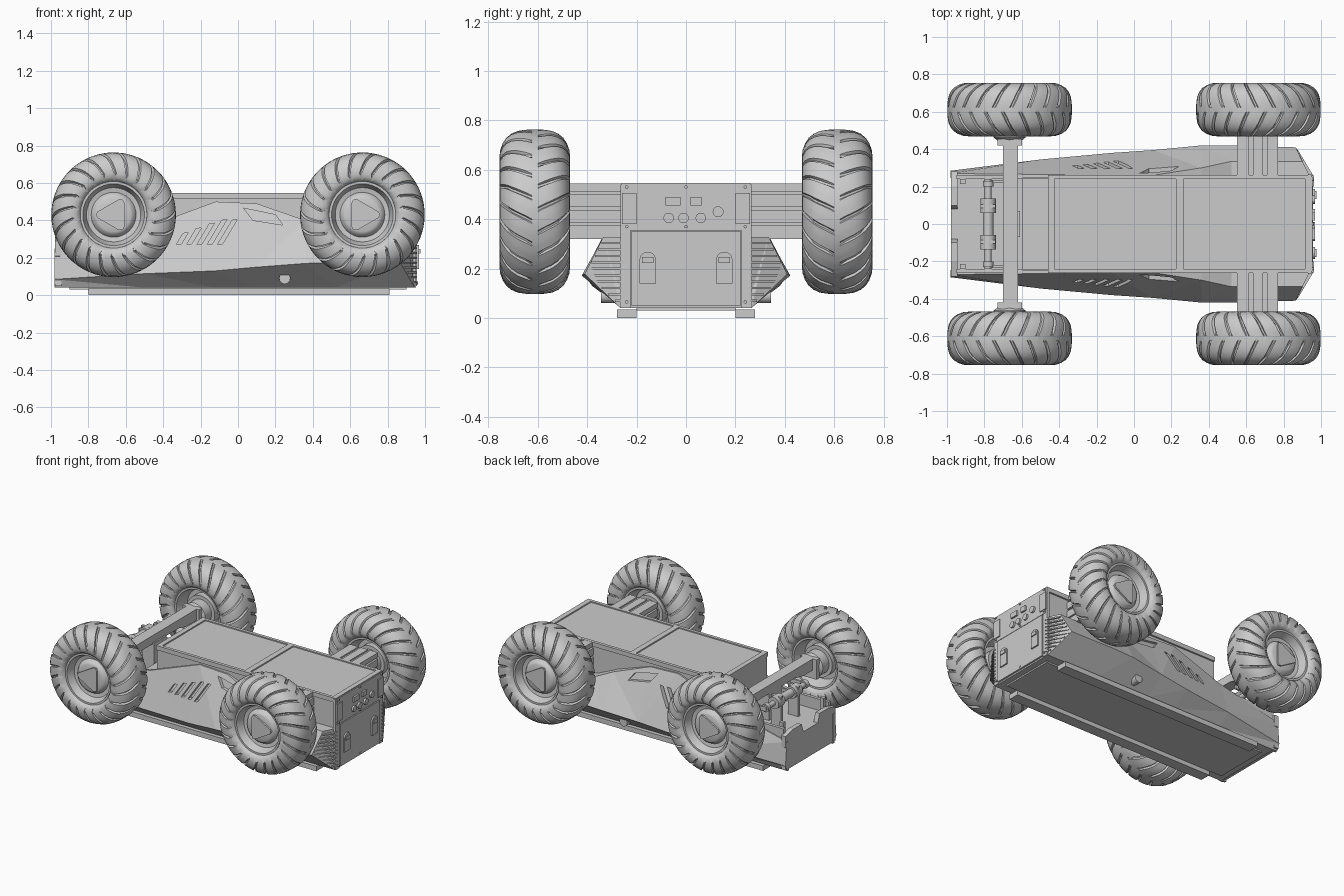
import bpy, bmesh
from math import sin, cos, pi, radians

if "Cube" in bpy.data.objects:
    bpy.data.objects.remove(bpy.data.objects["Cube"])

def finish(name, bm, mirror="", smooth=False):
    bmesh.ops.recalc_face_normals(bm, faces=bm.faces)
    me = bpy.data.meshes.new(name)
    bm.to_mesh(me)
    bm.free()
    ob = bpy.data.objects.new(name, me)
    bpy.context.collection.objects.link(ob)
    if smooth:
        bpy.ops.object.select_all(action='DESELECT')
        ob.select_set(True)
        bpy.context.view_layer.objects.active = ob
        bpy.ops.object.shade_smooth_by_angle(angle=radians(35))
    if mirror:
        m = ob.modifiers.new("Mirror", 'MIRROR')
        m.use_axis = ('x' in mirror, 'y' in mirror, False)
        m.use_mirror_merge = False
    return ob

def add_prism(bm, pts, axis, a, b):
    """Extrude a 2D outline along an axis; a and b may be functions of the outline point."""
    def place(p, d):
        d = d(p) if callable(d) else d
        return {'x': (d, p[0], p[1]), 'y': (p[0], d, p[1]), 'z': (p[0], p[1], d)}[axis]
    lo = [bm.verts.new(place(p, a)) for p in pts]
    hi = [bm.verts.new(place(p, b)) for p in pts]
    bm.faces.new(lo)
    bm.faces.new(hi)
    n = len(pts)
    for i in range(n):
        j = (i + 1) % n
        bm.faces.new((lo[i], lo[j], hi[j], hi[i]))

def prisms(name, outlines, axis, a, b, mirror="", smooth=False):
    bm = bmesh.new()
    for pts in outlines:
        add_prism(bm, pts, axis, a, b)
    return finish(name, bm, mirror, smooth)

def boxes(name, dims, mirror=""):
    bm = bmesh.new()
    for x0, x1, y0, y1, z0, z1 in dims:
        add_prism(bm, [(x0, y0), (x1, y0), (x1, y1), (x0, y1)], 'z', z0, z1)
    return finish(name, bm, mirror)

def circle(u, v, r, n=24, start=0.0):
    return [(u + r * cos(start + 2 * pi * i / n), v + r * sin(start + 2 * pi * i / n)) for i in range(n)]

def rect(u, v, w, h):
    return [(u - w/2, v - h/2), (u + w/2, v - h/2), (u + w/2, v + h/2), (u - w/2, v + h/2)]

# ---------- wheels ----------
WX, WY, WZ = 0.665, 0.612, 0.43

def tyre():
    half = [(0.012, .333), (.04, .332), (.07, .327), (.095, .316), (.115, .300), (.130, .277),
            (.140, .250), (.143, .222), (.140, .200), (.128, .184), (.112, .176)]
    prof = [(-a, r) for a, r in reversed(half)] + half
    pitches, cols = 22, [0, .05, .15, .20, .5, .55, .65, .70]
    bm = bmesh.new()
    rings = []
    for a, r in prof:
        k = [h[0] for h in half].index(abs(a))
        ring = []
        for p in range(pitches):
            for c, f in enumerate(cols):
                groove = c in ((1, 2) if a < 0 else (5, 6)) and 1 <= k <= 6
                d = 0.012 if groove else 0
                th = 2 * pi * (p + f) / pitches + 0.30 * min(k, 7) / 7
                ax = a - (d * .7 if a > 0 else -d * .7) * (k > 3)
                ring.append(bm.verts.new((WX + (r - d) * cos(th), WY + ax, WZ + (r - d) * sin(th))))
        rings.append(ring)
    n = len(rings[0])
    for r0, r1 in zip(rings, rings[1:]):
        for i in range(n):
            bm.faces.new((r0[i], r0[(i+1) % n], r1[(i+1) % n], r1[i]))
    finish("tyres", bm, "xy", True)

def lathe(name, prof, n=48, mirror="xy"):
    bm = bmesh.new()
    rings = [[bm.verts.new((WX + r * cos(2*pi*i/n), WY + a, WZ + r * sin(2*pi*i/n))) for i in range(n)]
             for a, r in prof]
    for r0, r1 in zip(rings, rings[1:]):
        for i in range(n):
            bm.faces.new((r0[i], r0[(i+1) % n], r1[(i+1) % n], r1[i]))
    bm.faces.new(rings[0])
    bm.faces.new(rings[-1])
    return finish(name, bm, mirror, True)

tyre()
lathe("rims", [(-.03, .05), (-.03, .14), (-.10, .158), (-.118, .165), (-.118, .178), (-.10, .18),
               (.10, .18), (.118, .178), (.118, .165), (.10, .158), (.065, .145), (.06, .12),
               (.085, .105), (.092, .09), (.092, .03)])
prisms("hub_caps", [[(WX + .075 * cos(t) + .02 * cos(t + s), WZ + .075 * sin(t) + .02 * sin(t + s))
                     for t in (0, 2*pi/3, 4*pi/3) for s in (-pi/3, 0, pi/3)]], 'y', WY + .08, WY + .104, "xy")
lathe("hub_motors", [(-.17, .06), (-.15, .085), (-.08, .085), (-.08, .11), (-.02, .11)], 32)

# ---------- main hull ----------
boxes("hull", [(-.46, .945, -.25, .25, .04, .535)])
boxes("lid_panels", [(-.42, .22, -.235, .235, .53, .541), (.27, .91, -.235, .235, .53, .541)])
boxes("lid_frame", [(-.46, .95, .24, .262, .515, .546), (-.46, .95, -.262, -.24, .515, .546)] +
      [(x0, x1, -.24, .24, .52, .546) for x0, x1 in ((-.46, -.425), (.225, .265), (.915, .95))])
boxes("skid_rails", [(-.80, .81, .20, .28, 0, .035)], "y")
boxes("belly_plate", [(-.90, .90, -.2, .2, .03, .045)])

# ---------- front end panel ----------
boxes("end_upper_panel", [(.94, .955, -.25, .25, .355, .54)])
boxes("end_door", [(.94, .958, -.222, .222, .05, .35)])
boxes("end_posts", [(.93, .952, .225, .265, .04, .54), (.95, .962, .20, .26, .38, .505)], "y")
ports = [circle(y, .405, .021) for y in (-.07, -.01, .06)] + [circle(.13, .43, .022),
         rect(-.052, .472, .06, .035), rect(.04, .472, .045, .035)]
prisms("ports", ports, 'x', .95, .968)
arch = [(.155 + .033 * cos(pi * i / 12), .235 + .033 * sin(pi * i / 12)) for i in range(13)]
prisms("door_handles", [arch + [(.122, .14), (.188, .14)]], 'x', .95, .968, "y")
prisms("door_finger_grips", [rect(.155, .235, .045, .025)], 'x', .96, .975, "y")
prisms("bolts", [circle(y, z, .007, 8) for y in (0, .24) for z in (.065, .37, .53)], 'x', .95, .963, "y")

# ---------- side fairings ----------
rows = [(-.98, .285, .085, .27, .25), (-.5, .345, .115, .265, .36), (-.12, .38, .13, .26, .5),
        (.1, .395, .15, .26, .49), (.36, .42, .17, .30, .40), (.52, .42, .175, .335, .328)]
sections = [[(x, .245, zt), (x, yt, zt), (x, yf, zf), (x, .262, .04), (x, .245, .04)] for x, yf, zf, yt, zt in rows]
sections.append([(.945, .245, .328), (.90, .335, .328), (.865, .41, .178), (.945, .265, .04), (.945, .245, .04)])
bm = bmesh.new()
loops = [[bm.verts.new(p) for p in s] for s in sections]
for a, b in zip(loops, loops[1:]):
    for i in range(5):
        j = (i + 1) % 5
        bm.faces.new((a[i], a[j], b[j], b[i]))
bm.faces.new(loops[0])
bm.faces.new(loops[-1])
bmesh.ops.triangulate(bm, faces=bm.faces)
fairing = finish("side_fairings", bm)

# slots and window cut into the fairings
slots = [[(x, .27), (x + .028, .275), (x + .028 + h * .6, .275 + h), (x + h * .6, .27 + h)]
         for x, h in ((-.33, .06), (-.275, .085), (-.22, .11), (-.165, .13), (-.11, .13))]
slots.append([(.03, .465), (.08, .40), (.24, .375), (.2, .43)])
cutter = prisms("fairing_cutter", slots, 'y', lambda p: .345 - .3 * (p[1] - .14) + .05 * p[0], .6)
cutter.hide_render = True
cutter.hide_viewport = True
cut = fairing.modifiers.new("Slots", 'BOOLEAN')
cut.operation, cut.solver, cut.object = 'DIFFERENCE', 'EXACT', cutter
mir = fairing.modifiers.new("Mirror", 'MIRROR')
mir.use_axis = (False, True, False)

# louvres on the fairing ends
bm = bmesh.new()
for i in range(10):
    z = .065 + i * .026
    y = .262 + (z - .04) * 1.05 if z < .175 else .405 - (z - .175) * .5
    x = .957 - (y - .262) * .6
    add_prism(bm, [(.90, .25), (.957, .25), (.957, .262), (x, y), (x - .04, y - .02)], 'z', z, z + .009)
finish("end_louvres", bm, "y")
prisms("tow_eyes", [circle(.25, .09, .03)], 'y', .28, .345, "y", True)

# ---------- front axle ----------
boxes("front_axle_core", [(.565, .755, .24, .48, .33, .535)], "y")
boxes("front_axle_extrusions", [(x0, x1, .24, .47, z0, z1) for x0, x1 in ((.55, .615), (.635, .69), (.71, .77))
                                for z0, z1 in ((.32, .375), (.385, .435), (.45, .50), (.512, .545))], "y")

# ---------- rear deck, beam and steering ----------
boxes("rear_deck", [(-.95, -.46, -.25, .25, .04, .25), (-.60, -.46, -.262, .262, .24, .31)])
boxes("rear_side_plates", [(-.95, -.46, .24, .262, .04, .33)], "y")
prisms("rear_end_plate", [[(-.28, .05), (.28, .05), (.28, .13), (.255, .15), (.255, .19), (.28, .21), (.28, .29),
                           (.2, .31), (.10, .31), (.08, .25), (-.08, .25), (-.10, .31), (-.2, .31), (-.28, .29),
                           (-.28, .21), (-.255, .19), (-.255, .15), (-.28, .13)]], 'x', -.978, -.945)
prisms("rear_beam", [[(-.47, .42), (-.30, .42), (-.22, .44), (.22, .44), (.30, .42), (.47, .42),
                      (.47, .48), (.44, .50), (-.44, .50), (-.47, .48)]], 'x', -.70, -.62)
boxes("rear_pivot_post", [(-.70, -.61, -.07, .07, .24, .45)])
boxes("rear_knuckles", [(-.73, -.60, .42, .455, .36, .50), (-.69, -.64, .44, .54, .38, .46)], "y")
boxes("steering_supports", [(-.82, -.74, .085, .105, .24, .46), (-.93, -.90, .215, .24, .24, .36)], "y")
bm = bmesh.new()
add_prism(bm, circle(-.78, .42, .018, 16), 'y', -.24, .24)
for y0, y1, r in ((-.135, -.06, .042), (.06, .135, .042), (-.06, .06, .028), (.2, .23, .028), (-.23, -.2, .028)):
    add_prism(bm, circle(-.78, .42, r, 20), 'y', y0, y1)
finish("steering_rack", bm, "", True)
boxes("steering_arms", [(-.79, -.66, .22, .235, .40, .43)], "y")
prisms("deck_bolts", [circle(x, y, .008, 8) for x in (-.55, -.49) for y in (.08, .2)], 'z', .30, .318, "y")
